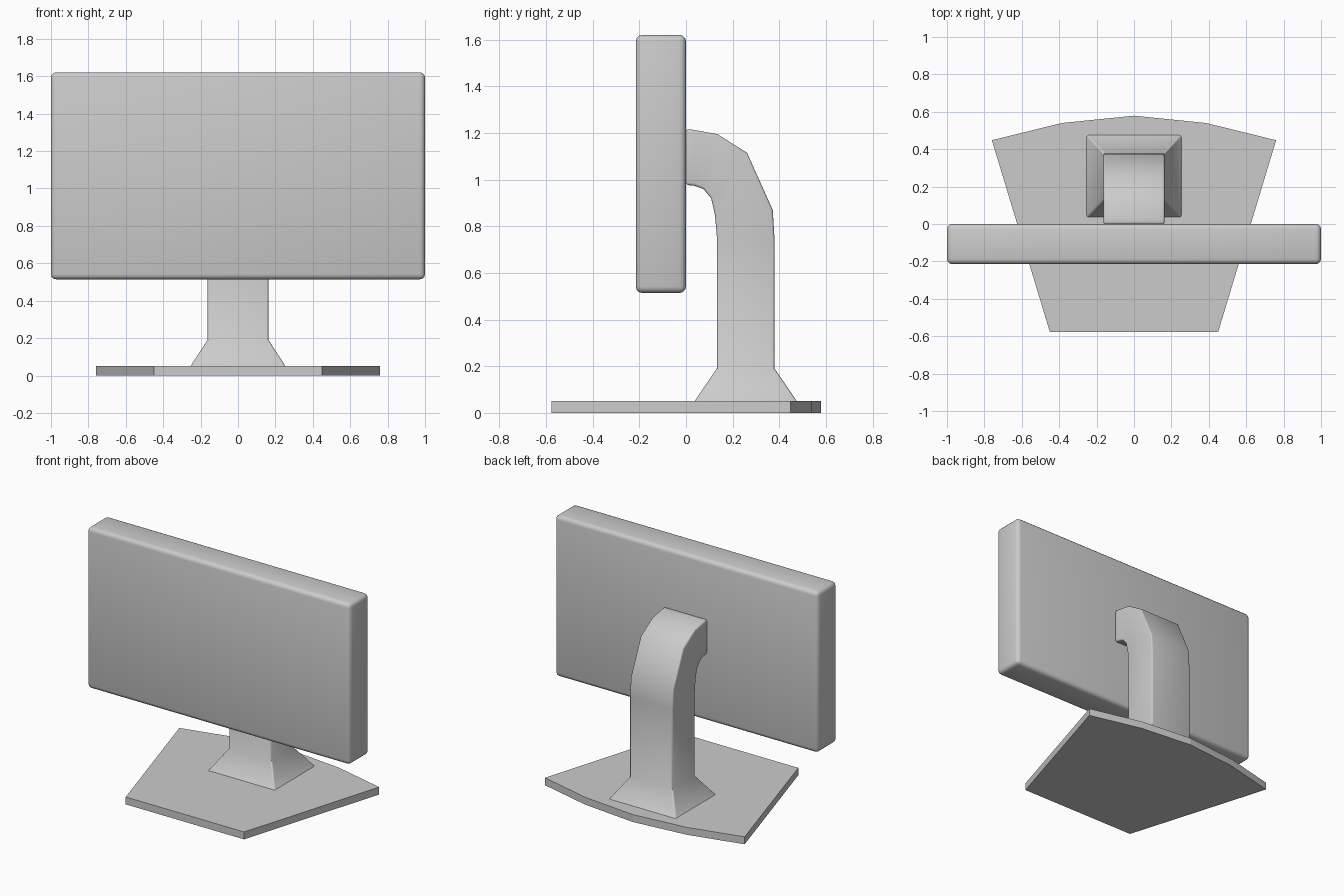
import bpy, bmesh
from math import radians

if "Cube" in bpy.data.objects:
    bpy.data.objects.remove(bpy.data.objects["Cube"])


def make_object(name, bm, bevel=0.0, segments=3, limit=50, smooth=35):
    bmesh.ops.recalc_face_normals(bm, faces=bm.faces)
    mesh = bpy.data.meshes.new(name)
    bm.to_mesh(mesh)
    bm.free()
    obj = bpy.data.objects.new(name, mesh)
    bpy.context.collection.objects.link(obj)
    bpy.ops.object.select_all(action='DESELECT')
    obj.select_set(True)
    bpy.context.view_layer.objects.active = obj
    if bevel:
        mod = obj.modifiers.new("rounded_edges", 'BEVEL')
        mod.width = bevel
        mod.segments = segments
        mod.limit_method = 'ANGLE'
        mod.angle_limit = radians(limit)
        bpy.ops.object.modifier_apply(modifier=mod.name)
    bpy.ops.object.shade_smooth_by_angle(angle=radians(smooth))
    return obj


# Screen: rounded slab
bm = bmesh.new()
bmesh.ops.create_cube(bm, size=1)
bmesh.ops.scale(bm, vec=(2.0, 0.215, 1.107), verts=bm.verts)
bmesh.ops.translate(bm, vec=(0, -0.1075, 1.0675), verts=bm.verts)
make_object("screen", bm, bevel=0.028)

# Base plate: half outline mirrored, then extruded
half = [(0.45, -0.577), (0.76, 0.448), (0.385, 0.54)]
outline = half + [(0, 0.579)] + [(-x, y) for x, y in reversed(half)]
bm = bmesh.new()
face = bm.faces.new([bm.verts.new((x, y, 0)) for x, y in outline])
up = bmesh.ops.extrude_face_region(bm, geom=[face])['geom']
bmesh.ops.translate(bm, vec=(0, 0, 0.051),
                    verts=[v for v in up if isinstance(v, bmesh.types.BMVert)])
make_object("base_plate", bm, smooth=10)

# Neck: loft from flared foot up and over to the screen
# (half width, front/inner y, z, back/outer y, z)
sections = [
    (0.255, 0.035, 0.048, 0.477, 0.048),
    (0.163, 0.132, 0.19, 0.380, 0.19),
    (0.163, 0.132, 0.76, 0.380, 0.74),
    (0.163, 0.124, 0.85, 0.372, 0.87),
    (0.163, 0.108, 0.92, 0.262, 1.115),
    (0.163, 0.075, 0.96, 0.135, 1.195),
    (0.163, 0.035, 0.974, 0.030, 1.214),
    (0.163, 0.000, 0.978, 0.000, 1.216),
]
bm = bmesh.new()
rings = [[bm.verts.new(p) for p in ((-w, yi, zi), (w, yi, zi), (w, yo, zo), (-w, yo, zo))]
         for w, yi, zi, yo, zo in sections]
for a, b in zip(rings, rings[1:]):
    for i in range(4):
        j = (i + 1) % 4
        bm.faces.new((a[i], a[j], b[j], b[i]))
bm.faces.new(rings[-1])
make_object("neck", bm, bevel=0.01)
